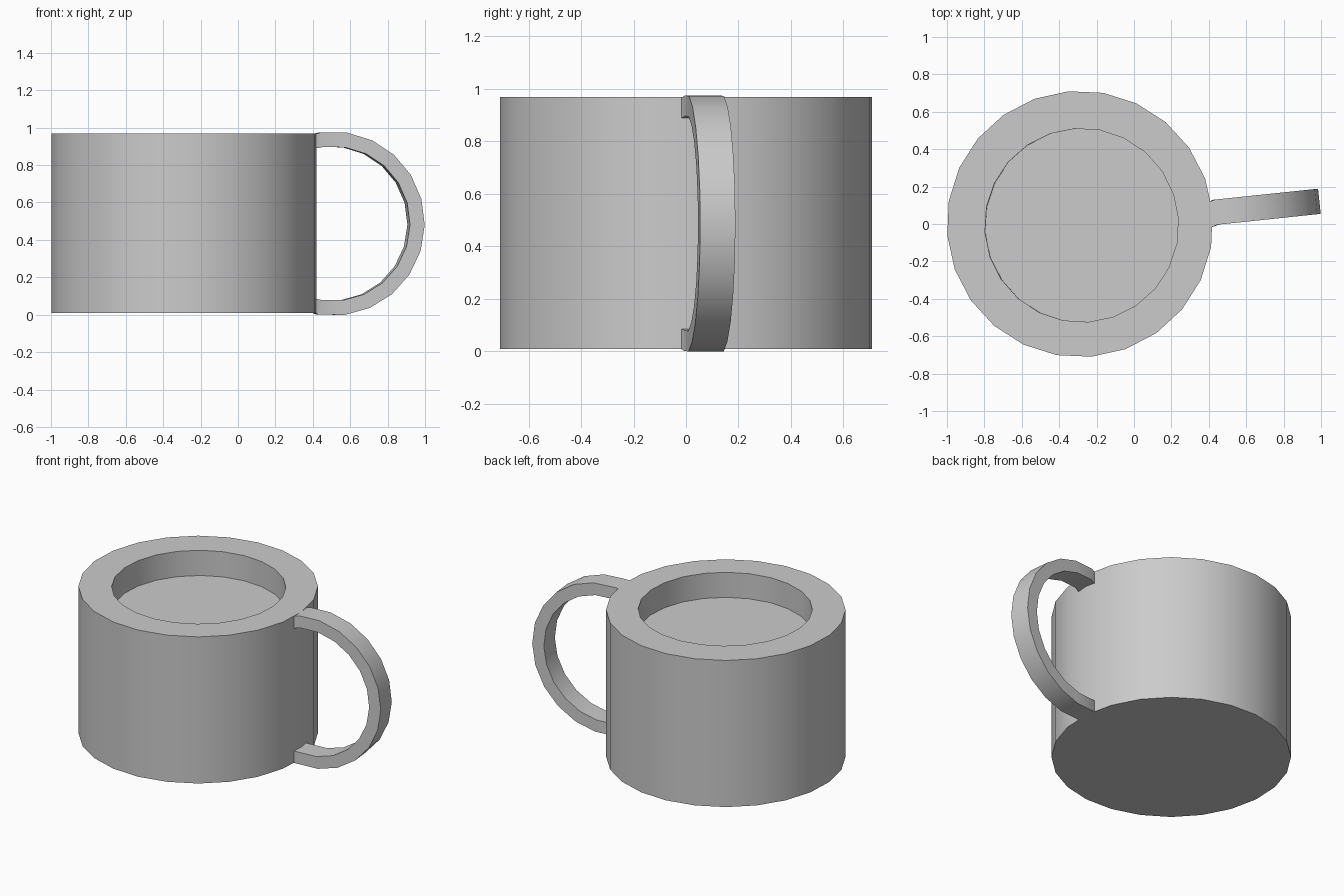
import bpy, bmesh
from math import sin, cos, radians
from mathutils import Vector, Matrix

cube = bpy.data.objects.get("Cube")
if cube:
    bpy.data.objects.remove(cube, do_unlink=True)

grey = bpy.data.materials.new("plain grey")
grey.use_nodes = True
grey.diffuse_color = (0.6, 0.6, 0.6, 1)
grey.node_tree.nodes["Principled BSDF"].inputs["Base Color"].default_value = (0.6, 0.6, 0.6, 1)


def loft(name, rings):
    """Skin closed rings of points and cap both ends."""
    bm = bmesh.new()
    loops = [[bm.verts.new(p) for p in ring] for ring in rings]
    for a, b in zip(loops, loops[1:]):
        for i in range(len(a)):
            j = (i + 1) % len(a)
            bm.faces.new((a[i], a[j], b[j], b[i]))
    bm.faces.new(loops[0])
    bm.faces.new(loops[-1])
    bmesh.ops.recalc_face_normals(bm, faces=bm.faces)
    mesh = bpy.data.meshes.new(name)
    bm.to_mesh(mesh)
    bm.free()
    mesh.materials.append(grey)
    obj = bpy.data.objects.new(name, mesh)
    bpy.context.collection.objects.link(obj)
    bpy.ops.object.select_all(action="DESELECT")
    obj.select_set(True)
    bpy.context.view_layer.objects.active = obj
    bpy.ops.object.shade_smooth_by_angle(angle=radians(30))
    return obj


def circle(x, y, z, radius, turn, sides=24):
    angles = [radians(turn + 360 * i / sides) for i in range(sides)]
    return [Vector((x + radius * cos(a), y + radius * sin(a), z)) for a in angles]


# Thick-walled cup with a shallow recess
loft("cup_body", [
    circle(-0.289, 0, 0.008, 0.712, 5),
    circle(-0.289, 0, 0.97, 0.712, 5),
    circle(-0.28, -0.007, 0.97, 0.518, 4),
    circle(-0.278, -0.007, 0.805, 0.518, 4),
])

# Flat-banded half-ring handle, turned slightly from the x axis
place = Matrix.Translation((0.502, 0.07, 0.487)) @ Matrix.Rotation(radians(6), 4, "Z")
half = 0.0675


def section(x_in, z_in, x_out, z_out, shift=0):
    corners = ((x_in, -half, z_in), (x_in, half, z_in), (x_out, half, z_out), (x_out, -half, z_out))
    return [place @ Vector((x, y + shift, z)) for x, y, z in corners]


rings = []
for k in range(-6, 7):
    a = radians(k * 360 / 22 - 0.8)
    rings.append(section(0.413 * cos(a), 0.413 * sin(a), 0.492 * cos(a), 0.492 * sin(a)))

# Short stubs that join the handle ends to the cup
stub_x = -0.095
rings.insert(0, section(stub_x, -0.402, stub_x, -0.48, -0.01))
rings.append(section(stub_x, 0.402, stub_x, 0.48, -0.01))
loft("handle", rings)
